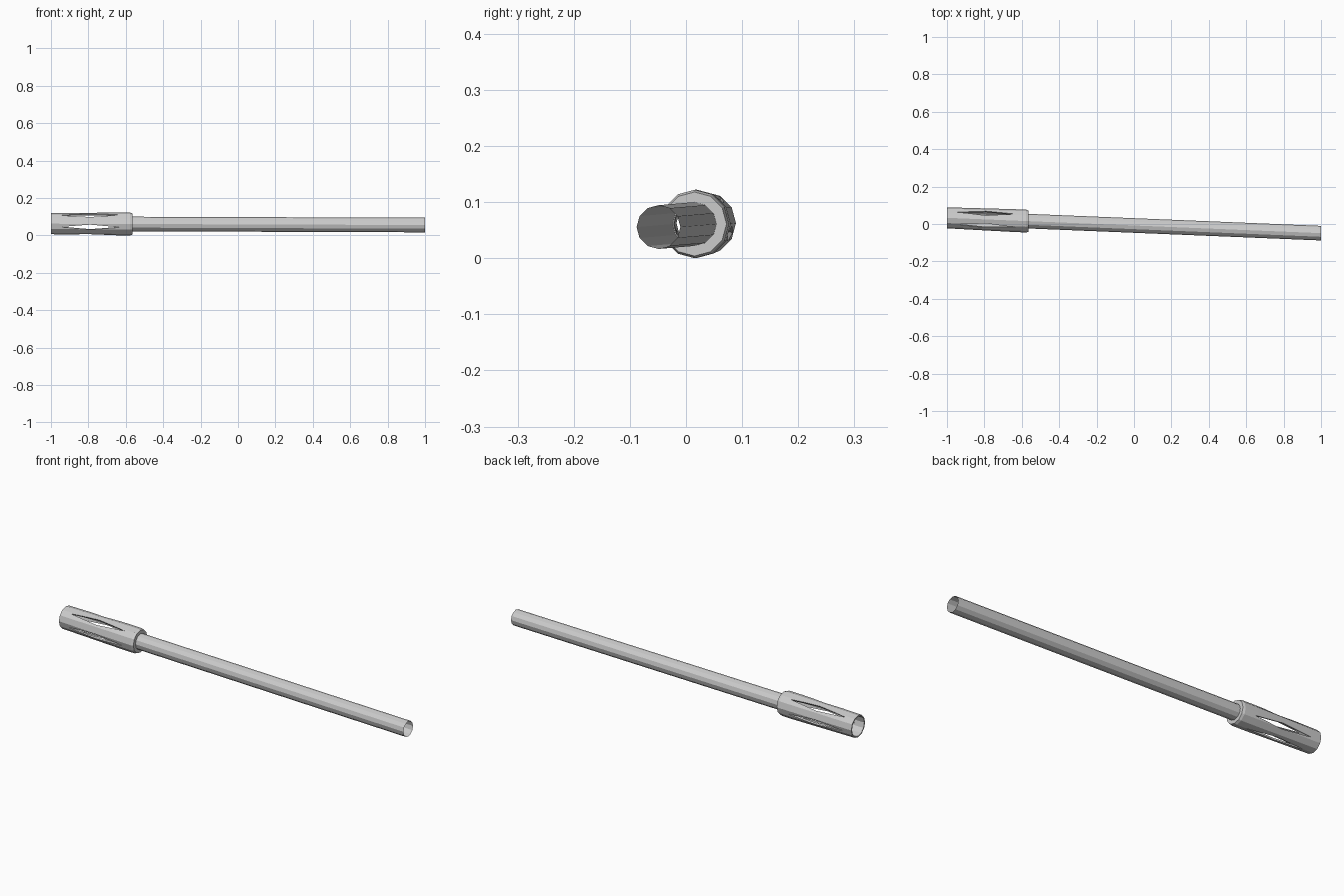
import bpy, bmesh
from math import cos, sin, tau, radians

if "Cube" in bpy.data.objects:
    bpy.data.objects.remove(bpy.data.objects["Cube"])

SIDES = 12


def place(x, a, b):
    # slightly tilted long axis of the whole model
    return (x, -0.049 + 0.041 * (1 - x) + a, 0.0555 + 0.0035 * (1 - x) + b)


def make_object(name, bm):
    bmesh.ops.recalc_face_normals(bm, faces=bm.faces)
    mesh = bpy.data.meshes.new(name)
    bm.to_mesh(mesh)
    bm.free()
    ob = bpy.data.objects.new(name, mesh)
    bpy.context.collection.objects.link(ob)
    return ob


def lathe(name, profile, closed):
    bm = bmesh.new()
    rings = [[bm.verts.new(place(x, r * cos(tau * i / SIDES), r * sin(tau * i / SIDES)))
              for i in range(SIDES)] for x, r in profile]
    pairs = list(zip(rings, rings[1:]))
    if closed:
        pairs.append((rings[-1], rings[0]))
    for p, q in pairs:
        for i in range(SIDES):
            j = (i + 1) % SIDES
            bm.faces.new((p[i], p[j], q[j], q[i]))
    return make_object(name, bm)


# Long open tube
lathe("tube", [(-0.59, 0.039), (1.0, 0.039)], False)

# Hollow head with a chamfered collar
head = lathe("slotted_head", [
    (-0.565, 0.037), (-0.565, 0.057), (-0.577, 0.061), (-0.65, 0.061),
    (-1.0, 0.056), (-1.0, 0.050), (-0.60, 0.050), (-0.60, 0.037)], True)

# Five long pointed slots, one of them at the bottom
bm = bmesh.new()
outline = [(-0.95, 0), (-0.79, 0.014), (-0.63, 0), (-0.79, -0.014)]
for k in range(5):
    t = radians(-90 + 72 * k)
    loops = [[bm.verts.new(place(x, r * cos(t) - w * sin(t), r * sin(t) + w * cos(t)))
              for x, w in outline] for r in (0.03, 0.08)]
    bm.faces.new(loops[0])
    bm.faces.new(loops[1])
    for i in range(4):
        j = (i + 1) % 4
        bm.faces.new((loops[0][i], loops[0][j], loops[1][j], loops[1][i]))
cutter = make_object("slot_cutter", bm)
cutter.hide_render = True
cutter.hide_viewport = True

cut = head.modifiers.new("slots", 'BOOLEAN')
cut.operation = 'DIFFERENCE'
cut.solver = 'EXACT'
cut.object = cutter
